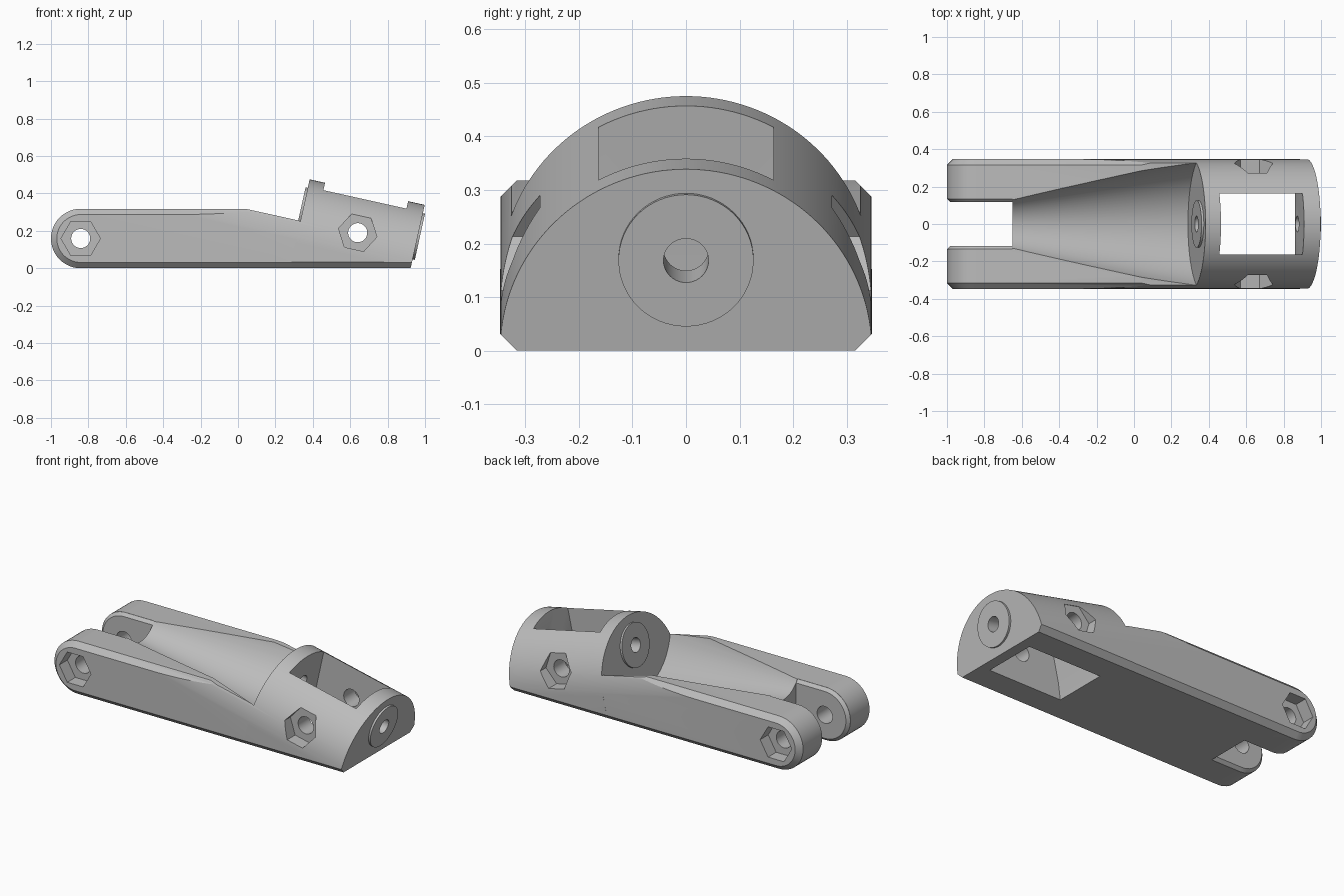
import bpy, bmesh, math
from mathutils import Matrix

cube = bpy.data.objects.get("Cube")
if cube:
    bpy.data.objects.remove(cube, do_unlink=True)

TILT = math.radians(12.5)
SLOPE = math.tan(TILT)
R = 0.347            # half width and collar radius
TOP = 0.318          # height of the arms
SLOT = 0.117         # half width of the fork slot
SLOT_END = -0.65
# Collar frame: origin at the end face, local x along the collar axis
COLLAR = Matrix.Translation((0.923, 0, 0)) @ Matrix.Rotation(TILT, 4, 'Y')
COLLAR_LEN = 0.63
BORE_Z = 0.175
PINS = ((-0.841, 0.159, 0), (0.64, 0.19, TILT))


def to_object(name, bm, matrix=None):
    if matrix:
        bm.transform(matrix)
    bmesh.ops.recalc_face_normals(bm, faces=bm.faces[:])
    mesh = bpy.data.meshes.new(name)
    bm.to_mesh(mesh)
    bm.free()
    obj = bpy.data.objects.new(name, mesh)
    bpy.context.scene.collection.objects.link(obj)
    return obj


def loft(name, first, last, matrix=None):
    """Closed solid between two outlines with equal numbers of 3D points."""
    bm = bmesh.new()
    a, b = ([bm.verts.new(p) for p in ring] for ring in (first, last))
    bm.faces.new(a)
    bm.faces.new(b)
    for i in range(len(a)):
        j = (i + 1) % len(a)
        bm.faces.new((a[i], a[j], b[j], b[i]))
    return to_object(name, bm, matrix)


def prism(name, points, axis, start, end, matrix=None):
    """Extrude a closed outline along x (outline in y, z) or y (outline in x, z)."""
    rings = [[(t, a, b) if axis == 'X' else (a, t, b) for a, b in points] for t in (start, end)]
    return loft(name, *rings, matrix)


def box(name, x, y, z, matrix=None):
    outline = [(x[0], z[0]), (x[1], z[0]), (x[1], z[1]), (x[0], z[1])]
    return prism(name, outline, 'Y', y[0], y[1], matrix)


def circle(cx, cz, r, n, first=0.0, sweep=math.tau):
    count = n if sweep == math.tau else n + 1
    return [(cx + r * math.cos(first + sweep * i / n),
             cz + r * math.sin(first + sweep * i / n)) for i in range(count)]


def slab_outline(inset):
    """Side outline of the slab, moved inwards by an even distance."""
    half = TOP / 2
    arc = circle(half - 1, half, half - inset, 24, math.pi / 2, math.pi)
    return arc + [(0.6 - inset, inset), (0.6 - inset, TOP - inset)]


def slab(name, start, end, inset_start, inset_end):
    rings = [[(x, y, z) for x, z in slab_outline(inset)]
             for y, inset in ((start, inset_start), (end, inset_end))]
    return loft(name, *rings)


def combine(obj, tool, operation):
    mod = obj.modifiers.new("Boolean", 'BOOLEAN')
    mod.operation, mod.object, mod.solver = operation, tool, 'EXACT'
    bpy.context.view_layer.update()
    deps = bpy.context.evaluated_depsgraph_get()
    mesh = bpy.data.meshes.new_from_object(obj.evaluated_get(deps))
    obj.modifiers.clear()
    obj.data = mesh
    bpy.data.objects.remove(tool, do_unlink=True)


# Long slab with one rounded end and chamfered rims
bm = bmesh.new()
rings = [[bm.verts.new((x, y, z)) for x, z in slab_outline(inset)]
         for y, inset in ((0.0005 - R, 0.031), (0.0315 - R, 0), (R - 0.0315, 0), (R - 0.0005, 0.031))]
bm.faces.new(rings[0])
bm.faces.new(rings[-1])
for a, b in zip(rings, rings[1:]):
    for i in range(len(a)):
        bm.faces.new((a[i - 1], a[i], b[i], b[i - 1]))
body = to_object("finger_segment", bm)

# Widening conical channel
near, far = [[(x, y, z) for y, z in circle(0, 0.395, r, 96, 0.01)]
             for x, r in ((-0.85, 0.108), (0.4, 0.371))]
combine(body, loft("channel", near, far), 'DIFFERENCE')

# Sloped shoulder behind the arms
shoulder = [(x, TOP - (x - 0.04) * SLOPE) for x in (-0.1, 0.5)] + [(0.5, 0.8), (-0.1, 0.8)]
combine(body, prism("shoulder", shoulder, 'Y', -1, 1), 'DIFFERENCE')

# Fork slot, flared to leave small chamfers inside the arms
slot = box("slot", (-1.5, SLOT_END), (-SLOT - 0.0175, SLOT + 0.0175), (-1, 1))
for side in (-1, 1):
    combine(slot, slab("arm_core", side * SLOT, side * (SLOT + 0.018), 0.018, 0), 'DIFFERENCE')
combine(body, slot, 'DIFFERENCE')

# Tilted collar block, then round everything to the arched section
combine(body, box("collar", (-COLLAR_LEN, 0), (-0.5, 0.5), (-0.4, 0.5), COLLAR), 'UNION')
arch = circle(0, 0, R, 72, 0, math.pi) + [(-R, -1.2), (R, -1.2)]
combine(body, prism("arch", arch, 'X', -3, 0.5, COLLAR), 'INTERSECT')

# Flat underside with chamfered long edges
base = [(-0.315, 0), (0.315, 0), (0.4, 0.085), (0.4, 1), (-0.4, 1), (-0.4, 0.085)]
combine(body, prism("base", base, 'X', -2, 2), 'INTERSECT')

# Raised washers on both collar faces
washer = circle(0, BORE_Z, 0.126, 64)
combine(body, prism("washers", washer, 'X', -COLLAR_LEN - 0.012, 0.012, COLLAR), 'UNION')

# Window through the collar
window = [(0.345, -0.2), (0.86, -0.2), (0.86, 0.135),
          (0.86 + 0.465 * SLOPE, 0.6), (0.364 + 0.6 * SLOPE, 0.6), (0.364 + 0.1 * SLOPE, 0.1)]
combine(body, prism("window", window, 'Y', -0.163, 0.163), 'DIFFERENCE')

# Lengthwise bore
combine(body, prism("bore", circle(0, BORE_Z, 0.042, 40), 'X', -0.8, 0.2, COLLAR), 'DIFFERENCE')

# Cross pin holes with hexagonal pockets on both sides
for x, z, turn in PINS:
    combine(body, prism("pin_hole", circle(x, z, 0.051, 40), 'Y', -1, 1), 'DIFFERENCE')
    for side in (-1, 1):
        pocket = circle(x, z, 0.105, 6, -turn)
        combine(body, prism("pocket", pocket, 'Y', side * 0.27, side * 0.6), 'DIFFERENCE')

# Single grey plastic
grey = bpy.data.materials.new("grey plastic")
grey.use_nodes = True
grey.diffuse_color = (0.5, 0.5, 0.5, 1)
grey.node_tree.nodes["Principled BSDF"].inputs["Base Color"].default_value = (0.5, 0.5, 0.5, 1)
body.data.materials.clear()
body.data.materials.append(grey)
for poly in body.data.polygons:
    poly.material_index = 0

bpy.ops.object.select_all(action='DESELECT')
body.select_set(True)
bpy.context.view_layer.objects.active = body
bpy.ops.object.shade_smooth_by_angle(angle=math.radians(25))
